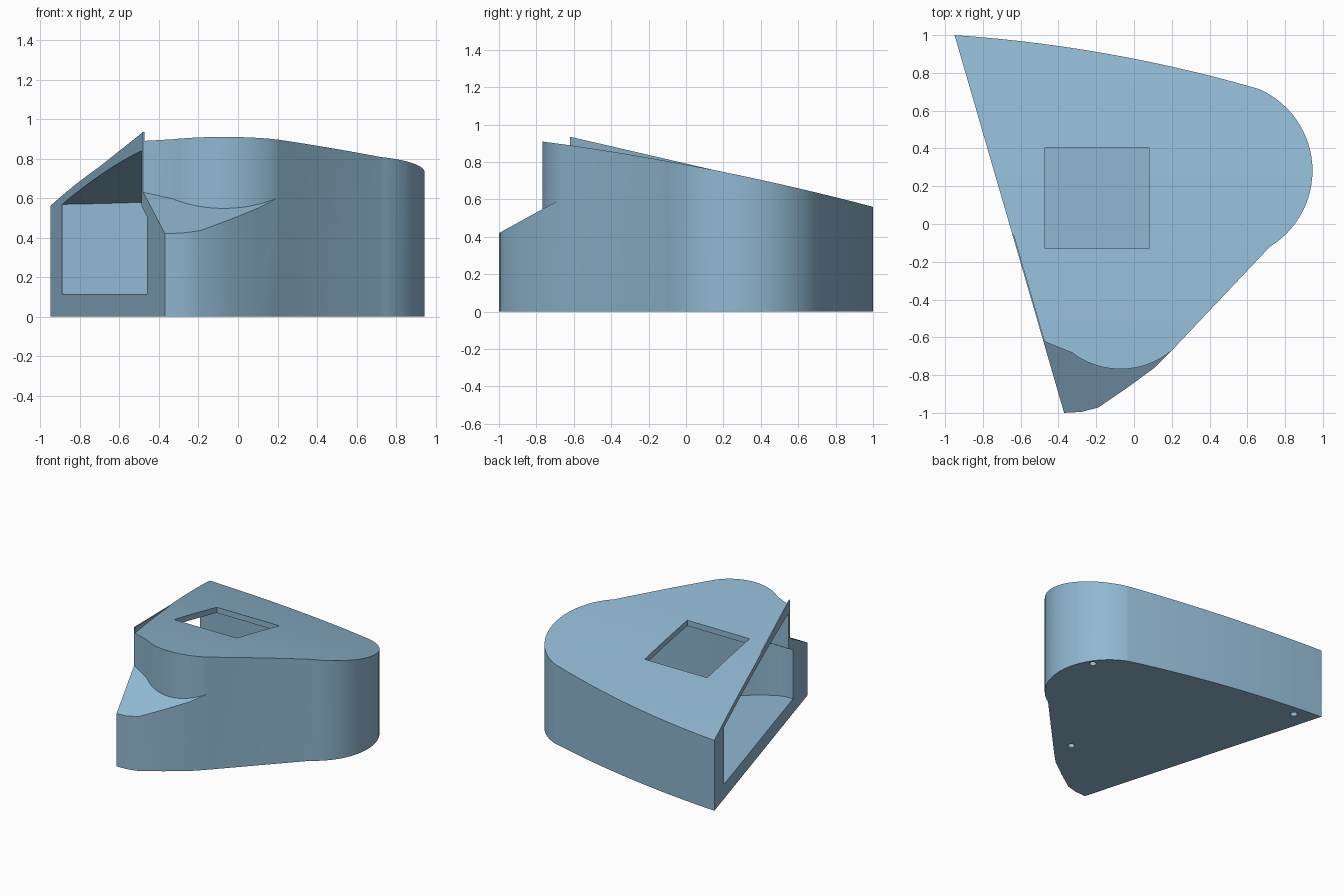
import bpy, bmesh, math
from mathutils import Vector

if "Cube" in bpy.data.objects:
    bpy.data.objects.remove(bpy.data.objects["Cube"])

blue = bpy.data.materials.new("light_blue")
blue.diffuse_color = (0.28, 0.48, 0.64, 1)
blue.use_nodes = True
blue.node_tree.nodes["Principled BSDF"].inputs["Base Color"].default_value = blue.diffuse_color


def roof(y):
    """Height of the gently curved sloping top."""
    return 0.786 - 0.189 * y - 0.0367 * y * y


def arc(a, m, b, n):
    """Points on the circle arc from a through m to b."""
    a, m, b = Vector(a), Vector(m), Vector(b)
    d = 2 * (a.x * (m.y - b.y) + m.x * (b.y - a.y) + b.x * (a.y - m.y))
    sa, sm, sb = a.length_squared, m.length_squared, b.length_squared
    c = Vector(((sa * (m.y - b.y) + sm * (b.y - a.y) + sb * (a.y - m.y)) / d,
                (sa * (b.x - m.x) + sm * (a.x - b.x) + sb * (m.x - a.x)) / d))
    t0 = math.atan2(a.y - c.y, a.x - c.x)
    t1 = math.atan2(b.y - c.y, b.x - c.x)
    sweep = (t1 - t0 + math.pi) % (2 * math.pi) - math.pi
    r = (a - c).length
    return [(c.x + r * math.cos(t0 + sweep * i / n),
             c.y + r * math.sin(t0 + sweep * i / n)) for i in range(n + 1)]


def solid(name, low, high):
    """Closed solid between two matching rings of points."""
    bm = bmesh.new()
    lo = [bm.verts.new(p) for p in low]
    hi = [bm.verts.new(p) for p in high]
    n = len(lo)
    bm.faces.new(lo[::-1])
    bm.faces.new(hi)
    for i in range(n):
        j = (i + 1) % n
        bm.faces.new((lo[i], lo[j], hi[j], hi[i]))
    bmesh.ops.recalc_face_normals(bm, faces=bm.faces)
    me = bpy.data.meshes.new(name)
    bm.to_mesh(me)
    bm.free()
    me.materials.append(blue)
    ob = bpy.data.objects.new(name, me)
    bpy.context.collection.objects.link(ob)
    return ob


def prism(name, plan, zlo, zhi):
    """Plan outline raised between two height functions of y."""
    return solid(name, [(x, y, zlo(y)) for x, y in plan], [(x, y, zhi(y)) for x, y in plan])


def side_profile(name, pts):
    """Side outline (y, z) extruded across x."""
    return solid(name, [(-2, y, z) for y, z in pts], [(2, y, z) for y, z in pts])


def combine(ob, tool, op):
    mod = ob.modifiers.new(op.lower(), 'BOOLEAN')
    mod.operation, mod.object, mod.solver = op, tool, 'EXACT'
    bpy.context.view_layer.objects.active = ob
    bpy.ops.object.modifier_apply(modifier=mod.name)
    bpy.data.objects.remove(tool)


# Body: rounded triangular plan
outline = (arc((-0.95, 1.0), (0.0, 0.875), (0.66, 0.715), 14)
           + arc((0.66, 0.715), (0.945, 0.28), (0.72, -0.12), 28)
           + [(0.2, -0.67), (0.11, -0.76), (-0.04, -0.87), (-0.19, -0.972),
              (-0.28, -0.995), (-0.37, -1.0)])
body = prism("body", outline, lambda y: 0, lambda y: 1.3)

# Curved sloping top
ys = [-1.2 + 2.4 * i / 24 for i in range(25)]
combine(body, side_profile("top_cutter", [(y, roof(y)) for y in ys] + [(1.2, 2), (-1.2, 2)]),
        'DIFFERENCE')

# Sloping front ledge below the rounded upper wall
ledge = ([(-0.8, -0.49), (-0.48, -0.62)]
         + arc((-0.33, -0.68), (-0.06, -0.768), (0.2, -0.67), 16)
         + [(0.4, -1.3), (-0.8, -1.3)])
combine(body, prism("ledge_cutter", ledge, lambda y: 0.42 + 0.55 * (y + 1), lambda y: 2),
        'DIFFERENCE')

# Inner chamber, open through the left face
s, cx, cy = 0.7415, -0.72, 0.2
inner = [(cx + s * (x - cx), cy + s * (y - cy)) for x, y in outline]
first, last = inner[0], inner[-1]
inner += [(last[0] - 0.24, last[1] - 0.07), (first[0] - 0.24, first[1] - 0.07)]
chamber = prism("chamber_cutter", inner, lambda y: -0.5, lambda y: 1.5)
ceil_ys = [-0.59 + 1.69 * i / 18 for i in range(19)]
room = side_profile("chamber_height", [(1.1, 0.115), (-0.9, 0.115), (-0.9, 0.38), (-0.59, 0.56)]
                    + [(y, roof(y) - 0.045) for y in ceil_ys])
combine(chamber, room, 'INTERSECT')
combine(body, chamber, 'DIFFERENCE')

# Square window through the top
window = [(-0.47, -0.13), (0.08, -0.13), (0.08, 0.405), (-0.47, 0.405)]
combine(body, prism("window_cutter", window, lambda y: 0.5, lambda y: 1.5), 'DIFFERENCE')

# Screw holes in the underside
for hx, hy in [(0.83, 0.52), (-0.77, 0.90), (0.18, -0.50)]:
    ring = [(hx + 0.026 * math.cos(i * math.pi / 8), hy + 0.026 * math.sin(i * math.pi / 8))
            for i in range(16)]
    combine(body, prism("screw_cutter", ring, lambda y: -0.1, lambda y: 0.12), 'DIFFERENCE')

# Thin raised lip along the left edge
def left_x(y):
    return -0.37 - 0.29 * (y + 1)


lip_plan = [(left_x(-0.62), -0.62), (left_x(-0.62) + 0.008, -0.62),
            (left_x(0.42) + 0.008, 0.42), (left_x(0.42), 0.42)]
lip = prism("left_lip", lip_plan, lambda y: roof(y) - 0.03,
            lambda y: 0.56 + 0.2315 * (1 - y))

for ob in (body, lip):
    bpy.ops.object.select_all(action='DESELECT')
    ob.select_set(True)
    bpy.context.view_layer.objects.active = ob
    bpy.ops.object.shade_smooth_by_angle(angle=math.radians(25))
